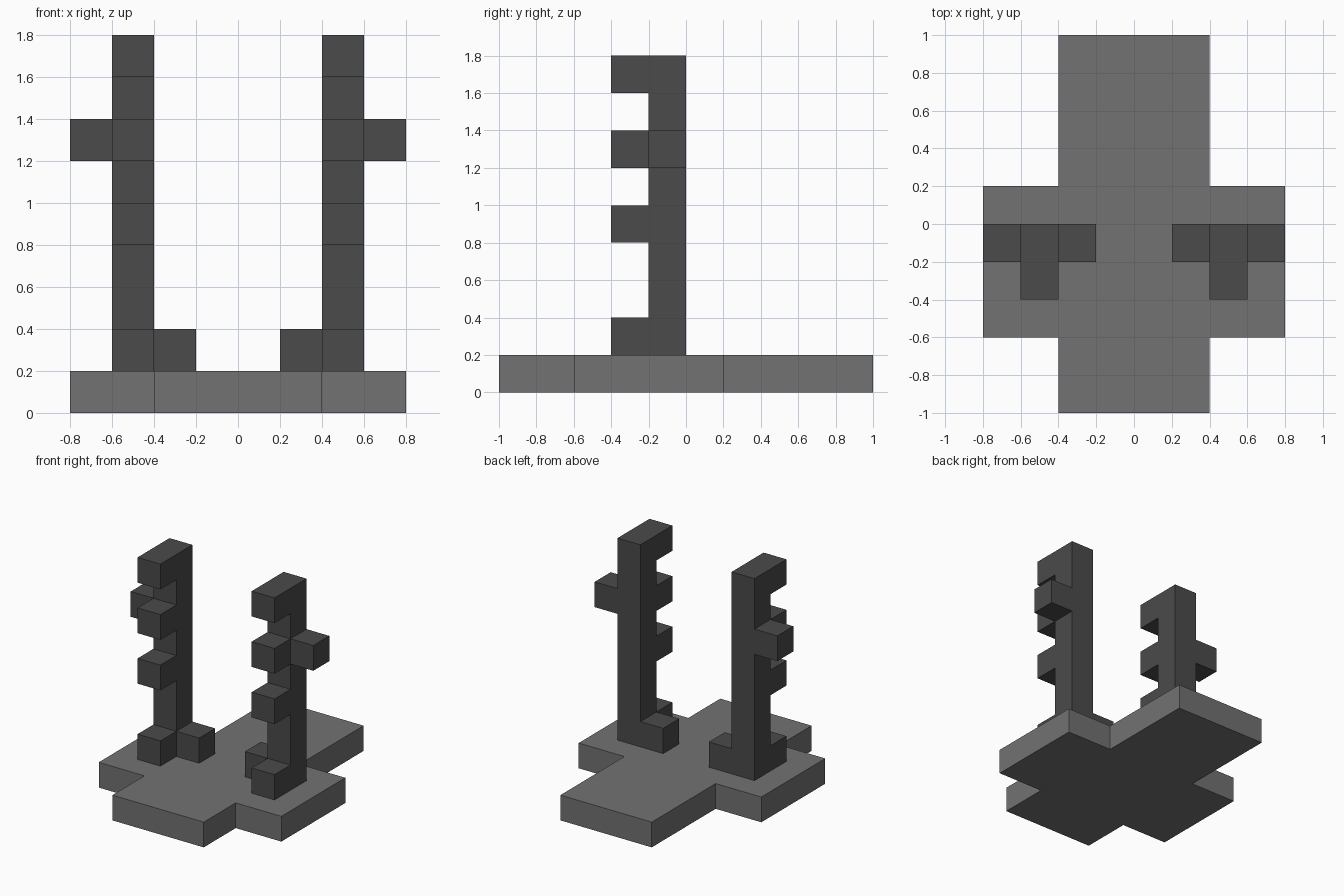
import bpy, bmesh
from mathutils import Vector

if "Cube" in bpy.data.objects:
    bpy.data.objects.remove(bpy.data.objects["Cube"])


def material(name, value):
    m = bpy.data.materials.new(name)
    m.diffuse_color = (value, value, value, 1)
    m.use_nodes = True
    m.node_tree.nodes["Principled BSDF"].inputs["Base Color"].default_value = m.diffuse_color
    return m


base_grey = material("mid grey", 0.168)
post_grey = material("dark grey", 0.069)


def prism(name, points, depth, mat):
    """Extrude a closed 3D outline along the depth vector."""
    bm = bmesh.new()
    face = bm.faces.new([bm.verts.new(p) for p in points])
    geom = bmesh.ops.extrude_face_region(bm, geom=[face])["geom"]
    verts = [g for g in geom if isinstance(g, bmesh.types.BMVert)]
    bmesh.ops.translate(bm, verts=verts, vec=Vector(depth))
    bmesh.ops.recalc_face_normals(bm, faces=bm.faces)
    mesh = bpy.data.meshes.new(name)
    bm.to_mesh(mesh)
    bm.free()
    mesh.materials.append(mat)
    obj = bpy.data.objects.new(name, mesh)
    bpy.context.collection.objects.link(obj)
    return obj


# Cross-shaped base plate
right = [(0.4, -1), (0.4, -0.6), (0.8, -0.6), (0.8, 0.2), (0.4, 0.2), (0.4, 1)]
outline = right + [(-x, y) for x, y in reversed(right)]
prism("base_plate", [(x, y, 0) for x, y in outline], (0, 0, 0.2), base_grey)

# Post profile: straight back, four pegs along the front
profile = [(0, 1.8), (0, 0.2)]
for z in (0.2, 0.8, 1.2, 1.6):
    profile += [(-0.2, z), (-0.4, z), (-0.4, z + 0.2), (-0.2, z + 0.2)]
# the end pegs are flush with the post, so drop those two in-line points
profile = [p for p in profile if p not in ((-0.2, 0.2), (-0.2, 1.8))]

for side, s in (("left", -1), ("right", 1)):
    # Pegged post
    prism(f"{side}_post", [(s * 0.4, y, z) for y, z in profile],
          (s * 0.2, 0, 0), post_grey)
    # Inner foot and outer arm
    for part, x, z in (("foot", 0.2, 0.2), ("arm", 0.6, 1.2)):
        square = [(s * x, -0.2, z), (s * x, 0, z),
                  (s * x, 0, z + 0.2), (s * x, -0.2, z + 0.2)]
        prism(f"{side}_{part}", square, (s * 0.2, 0, 0), post_grey)
